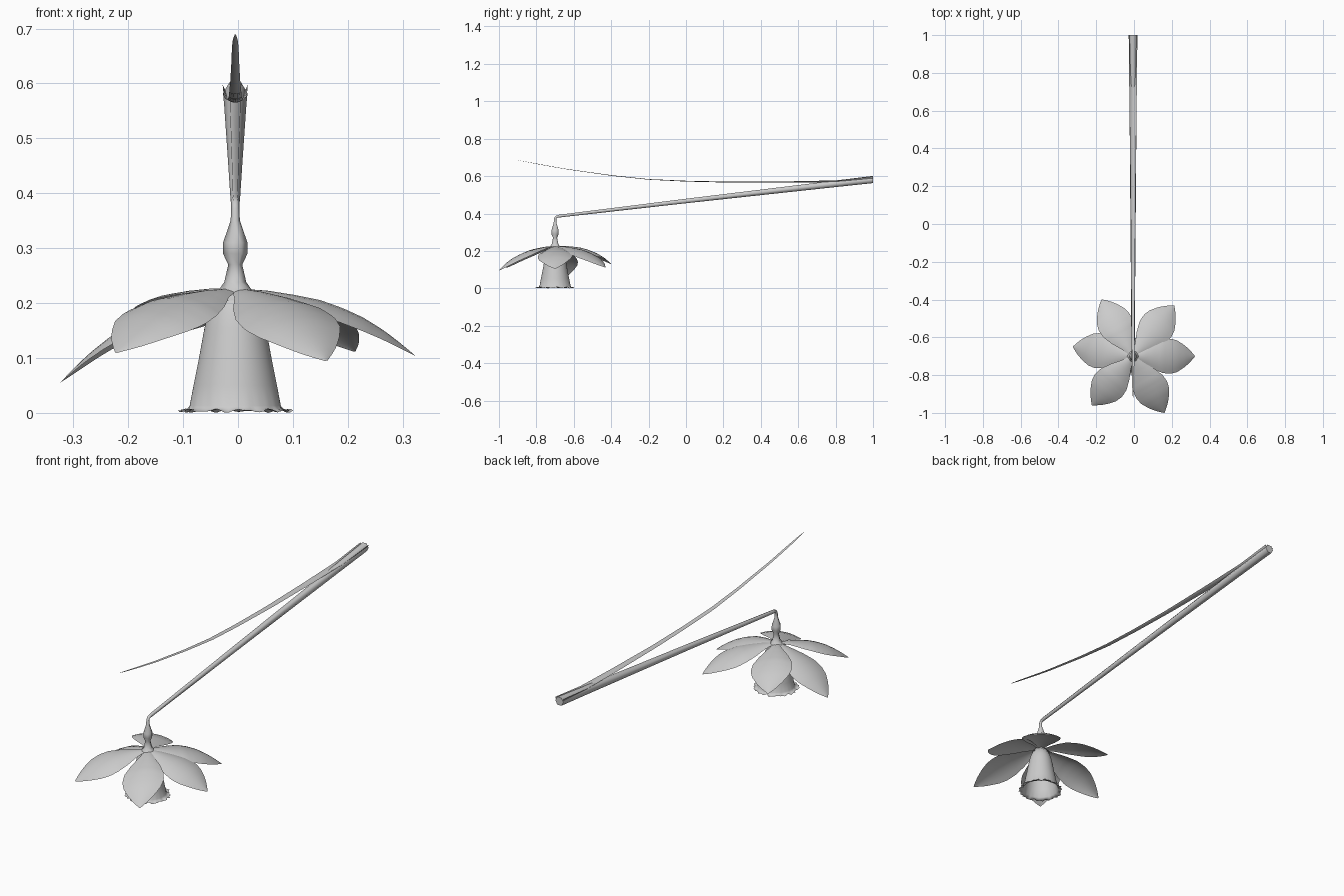
import bpy, math
from mathutils import Vector

if "Cube" in bpy.data.objects:
    bpy.data.objects.remove(bpy.data.objects["Cube"])

CX, CY = -0.005, -0.70   # flower axis


def add_mesh(name, verts, faces, angle=50):
    me = bpy.data.meshes.new(name)
    me.from_pydata(verts, [], faces)
    me.update()
    ob = bpy.data.objects.new(name, me)
    bpy.context.collection.objects.link(ob)
    bpy.ops.object.select_all(action='DESELECT')
    ob.select_set(True)
    bpy.context.view_layer.objects.active = ob
    bpy.ops.object.shade_smooth_by_angle(angle=math.radians(angle))
    return ob


def grid_faces(rows, cols, wrap=False):
    n = cols if wrap else cols - 1
    return [(r * cols + c, r * cols + (c + 1) % cols,
             (r + 1) * cols + (c + 1) % cols, (r + 1) * cols + c)
            for r in range(rows - 1) for c in range(n)]


def lerp(table, t):
    for (a, *u), (b, *v) in zip(table, table[1:]):
        if t <= b:
            k = max((t - a) / (b - a), 0)
            return [p + (q - p) * k for p, q in zip(u, v)]
    return table[-1][1:]


# Stem with its swollen neck: (y, z, radius), swept in the x = CX plane
path = [(-0.70, 0.205, .045), (-0.70, 0.22, .031), (-0.70, 0.238, .019),
        (-0.70, 0.27, .012), (-0.70, 0.29, .021), (-0.70, 0.31, .021),
        (-0.70, 0.35, .008), (-0.70, 0.372, .007),
        (-0.694, 0.382, .007), (-0.68, 0.386, .008), (0.0, 0.467, .013),
        (0.80, 0.559, .019), (1.0, 0.582, .021)]
sides, verts = 6, []
pts = [Vector((CX, y, z)) for y, z, r in path]
for i, p in enumerate(pts):
    d = (pts[min(i + 1, len(pts) - 1)] - pts[max(i - 1, 0)]).normalized()
    if i == len(pts) - 1:
        d = Vector((0, 1, 0))
    side = Vector((1, 0, 0))
    up = side.cross(d)
    for k in range(sides):
        a = math.tau * k / sides
        verts.append(p + (side * math.cos(a) + up * math.sin(a)) * path[i][2] * 1.06)
faces = grid_faces(len(path), sides, True)
faces.append(tuple(range(len(verts) - sides, len(verts))))
add_mesh("stem", verts, faces, 65)

# Trumpet with a serrated, flared rim: (radius, z, ruffle)
profile = [(.022, .225, 0), (.040, .205, 0), (.050, .18, 0), (.056, .155, 0),
           (.066, .10, 0), (.076, .05, 0), (.083, .013, 0), (.087, .007, .2),
           (.094, .004, .6), (.101, .004, 1)]
seg, verts = 96, []
for r, z, w in profile:
    for k in range(seg):
        a = math.tau * k / seg
        rr = r + w * .004 * math.cos(24 * a) + w * .002 * math.sin(7 * a)
        zz = z + w * (.0025 * math.sin(12 * a) + .0015 * math.sin(19 * a))
        verts.append((CX + rr * math.cos(a), CY + rr * math.sin(a), max(zz, 0)))
add_mesh("trumpet", verts, grid_faces(len(profile), seg, True))

# Petals: fraction along -> half width, height at midrib
shape = [(0, .012, .226), (.15, .036, .223), (.3, .066, .216), (.45, .088, .207),
         (.58, .094, .193), (.70, .084, .176), (.82, .060, .153),
         (.92, .032, .129), (1, .002, .108)]


def petal(name, angle, length, tip_z, twist):
    cols, rows, verts = 9, 21, []
    ca, sa = math.cos(math.radians(angle)), math.sin(math.radians(angle))
    for i in range(rows):
        t = i / (rows - 1)
        w, z = lerp(shape, t)
        z += (tip_z - .108) * t
        r = .012 + (length - .012) * t
        for j in range(cols):
            s = 2 * j / (cols - 1) - 1
            # arched across and tilted by twist
            h = z - .022 * s * s * (w / .092) + twist * s * w
            verts.append((CX + r * ca - s * w * sa, CY + r * sa + s * w * ca, h))
    add_mesh(name, verts, grid_faces(rows, cols))


petals = [(0, .327, .105, .06), (51, .345, .112, .0), (119, .343, .13, .12),
          (171, .322, .056, -.04), (230, .338, .110, -.12), (299, .342, .095, .12)]
for n, p in enumerate(petals):
    petal(f"petal_{n + 1}", *p)

# Long narrow leaf: y -> z, half width, channel depth
leaf = [(-.92, .689, .001, 0), (-.88, .681, .004, .001), (-.80, .665, .006, .002),
        (-.65, .638, .007, .002), (-.40, .602, .009, .003), (-.20, .581, .011, .003),
        (0, .571, .012, .004), (.25, .565, .014, .005), (.55, .566, .018, .006),
        (.80, .567, .021, .010), (1.0, .570, .023, .028)]
cols, rows, verts = 7, 41, []
for i in range(rows):
    y = -.92 + 1.92 * i / (rows - 1)
    z, w, d = lerp(leaf, y)
    for j in range(cols):
        s = 2 * j / (cols - 1) - 1
        verts.append((CX + s * w, y, z + d * s * s))
add_mesh("leaf", verts, grid_faces(rows, cols))
